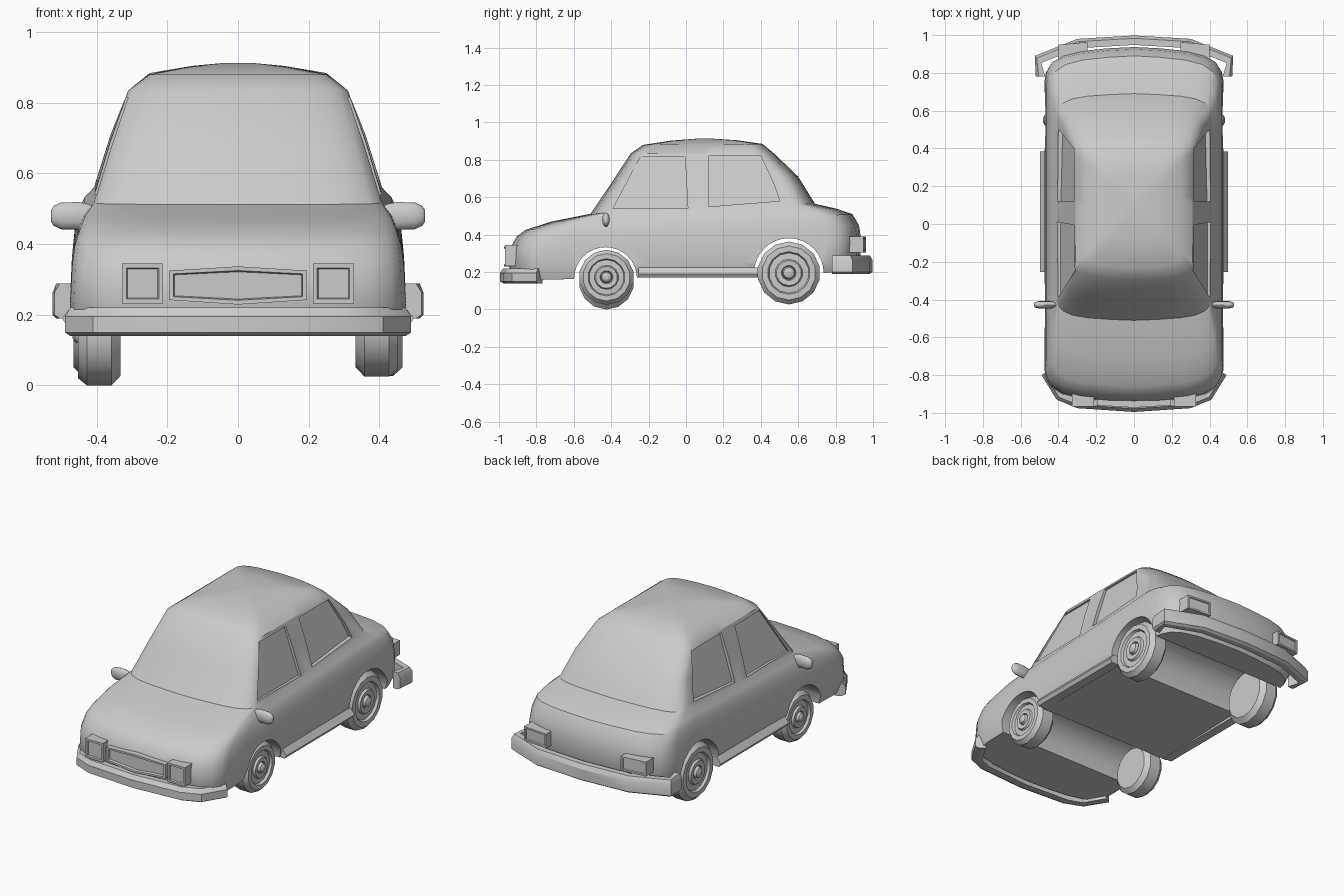
import bpy, bmesh, math
from mathutils import Vector

if "Cube" in bpy.data.objects:
    bpy.data.objects.remove(bpy.data.objects["Cube"])


def make(name, verts, faces, bevel=0, angle=35):
    bm = bmesh.new()
    vs = [bm.verts.new(v) for v in verts]
    for f in faces:
        bm.faces.new([vs[i] for i in f])
    bmesh.ops.remove_doubles(bm, verts=bm.verts, dist=1e-5)
    if bevel:
        bmesh.ops.bevel(bm, geom=bm.edges[:], offset=bevel, segments=1, affect='EDGES')
    bmesh.ops.recalc_face_normals(bm, faces=bm.faces)
    me = bpy.data.meshes.new(name)
    bm.to_mesh(me)
    bm.free()
    ob = bpy.data.objects.new(name, me)
    bpy.context.collection.objects.link(ob)
    smooth(ob, angle)
    return ob


def smooth(ob, angle=35):
    bpy.ops.object.select_all(action='DESELECT')
    ob.select_set(True)
    bpy.context.view_layer.objects.active = ob
    bpy.ops.object.shade_smooth_by_angle(angle=math.radians(angle))


def loft(name, loops, bevel=0, angle=35):
    """Skin closed loops of equal length and cap both ends."""
    n = len(loops[0])
    verts = [p for l in loops for p in l]
    faces = [(k * n + i, k * n + (i + 1) % n, (k + 1) * n + (i + 1) % n, (k + 1) * n + i)
             for k in range(len(loops) - 1) for i in range(n)]
    faces += [tuple(range(n)), tuple(range(len(verts) - n, len(verts)))]
    return make(name, verts, faces, bevel, angle)


def cut(ob, cutter):
    m = ob.modifiers.new("cut", 'BOOLEAN')
    m.operation, m.solver, m.object = 'DIFFERENCE', 'EXACT', cutter
    bpy.context.view_layer.objects.active = ob
    bpy.ops.object.modifier_apply(modifier=m.name)
    bpy.data.objects.remove(cutter)


# Body: stacked horizontal rings from the floor to the roof
FX = [0, .3, .6, .8, .92, .98, 1]
FY = [0, .04, .12, .25, .45, .7, 1]


def ring(yf, yr, w, zf, zr, c):
    half = [(w * a, yf + c * b) for a, b in zip(FX, FY)]
    y0, y1 = yf + c, yr - c
    half += [(w, y0 + (y1 - y0) * i / 10) for i in range(1, 10)]
    half += [(w * a, yr - c * b) for a, b in zip(FX[::-1], FY[::-1])]
    pts = half + [(-x, y) for x, y in half[-2:0:-1]]
    return [(x, y, zf + (zr - zf) * (y - yf) / (yr - yf)) for x, y in pts]


body = loft("body", [ring(*r) for r in (
    (-.92, .90, .455, .155, .20, .18),
    (-.945, .93, .475, .22, .26, .18),
    (-.94, .937, .47, .33, .37, .18),
    (-.905, .925, .462, .39, .45, .18),
    (-.86, .89, .45, .425, .51, .18),
    (-.72, .80, .434, .47, .54, .15),
    (-.51, .69, .408, .512, .565, .11),
    (-.40, .60, .362, .675, .71, .10),
    (-.295, .47, .311, .835, .835, .09),
    (-.23, .41, .25, .88, .885, .08),
    (-.08, .27, .13, .903, .905, .06),
    (.05, .15, .04, .913, .913, .02))])

# Wheel arches cut across the full width
for y, z, r in ((-.43, .165, .168), (.55, .195, .186)):
    cut(body, loft("arch_cutter", [[(x, y + r * math.cos(a * math.pi / 16), z + r * math.sin(a * math.pi / 16))
                                    for a in range(32)] for x in (-.7, .7)]))

# Shallow recessed side windows
WINDOWS = [[(-.39, .54), (-.245, .815), (-.005, .815), (.01, .54)],
           [(.12, .55), (.12, .82), (.40, .82), (.47, .67), (.50, .58)]]
for s in (1, -1):
    for win in WINDOWS:
        def side(d):
            return [(s * (.408 - (z - .53) * .31 + d), y, z) for y, z in win]
        cut(body, loft("window_cutter", [side(-.015), side(.1)]))
smooth(body, 32)


# Bumpers: a bar following a bent path
def bumper(name, half, z0, z1, thick):
    path = [Vector(p) for p in half]
    full = [Vector((-p.x, p.y)) for p in path[:0:-1]] + path
    loops = []
    for i, p in enumerate(full):
        t = (full[min(i + 1, len(full) - 1)] - full[max(i - 1, 0)]).normalized()
        n = Vector((-t.y, t.x))
        if n.dot(p) > 0:
            n = -n
        q, m = p + n * thick, p + n * thick * .3
        loops.append([(p.x, p.y, z0 + .01), (p.x, p.y, z1 - .025), (m.x, m.y, z1),
                      (q.x, q.y, z1), (q.x, q.y, z0), (m.x, m.y, z0)])
    loft(name, loops, angle=30)


bumper("front_bumper", [(0, -.995), (.30, -.975), (.41, -.93), (.49, -.80)], .14, .22, .06)
bumper("rear_bumper", [(0, .998), (.30, .98), (.525, .89), (.52, .78)], .19, .288, .05)


# Framed panels for the lights and grille
def panel(name, pts, yb, yf, inset, depth, bow=0.0):
    cx = sum(p[0] for p in pts) / len(pts)
    cz = sum(p[1] for p in pts) / len(pts)
    hx = max(abs(p[0] - cx) for p in pts)
    hz = max(abs(p[1] - cz) for p in pts)

    def loop(y, d):
        return [(cx + (x - cx) * (1 - d / hx), y + bow * abs(x), cz + (z - cz) * (1 - d / hz)) for x, z in pts]
    return loft(name, [loop(yb, 0), loop(yf, 0), loop(yf, inset), loop(yf + depth, inset * 1.3)], angle=25)


def rect(x0, x1, z0, z1):
    return [(x0, z0), (x1, z0), (x1, z1), (x0, z1)]


panel("grille", [(-.195, .242), (0, .229), (.195, .242), (.195, .325), (0, .337), (-.195, .325)],
      -.92, -.972, .012, .014, .06)
for s, tag in ((1, "right"), (-1, "left")):
    def box(a, b):
        return sorted((s * a, s * b))
    panel(tag + "_headlight", rect(*box(.212, .328), .232, .345), -.86, -.967, .012, .008)
    panel(tag + "_tail_light", rect(*box(.245, .40), .305, .39), .87, .985, .01, -.006, -.09)

    # Sill under the doors
    loft(tag + "_sill", [[(s * .43, y, .17), (s * .485, y, .17), (s * .498, y, .19), (s * .47, y, .225), (s * .43, y, .225)]
                         for y in (-.255, .385)])

    # Door mirror: a flattened rounded pod
    loops = []
    for x, ry, rz in ((.39, .012, .022), (.425, .016, .034), (.45, .02, .039), (.50, .02, .038), (.522, .015, .028), (.53, .008, .016)):
        loops.append([(s * x, -.428 + ry * math.cos(a * math.pi / 6), .48 + rz * math.sin(a * math.pi / 6)) for a in range(12)])
    loft(tag + "_mirror", loops, angle=50)

    # Wheels: lathed tyre, rim and hub
    for end, y, z, r, x0 in (("front", -.425, .172 if s > 0 else .147, .147, .333), ("rear", .55, .195, .168, .345)):
        prof = [(.05, 0), (.82, 0), (1, .025), (1, .095), (.86, .12), (.68, .12), (.64, .106), (.44, .108),
                (.40, .12), (.24, .118), (.21, .108), (.17, .128), (.08, .136)]
        n = 14
        loft(f"{end}_{tag}_wheel", [[(s * (x0 + d), y + r * f * math.sin(2 * math.pi * i / n),
                                      z - r * f * math.cos(2 * math.pi * i / n)) for i in range(n)]
                                    for f, d in prof], angle=30)
